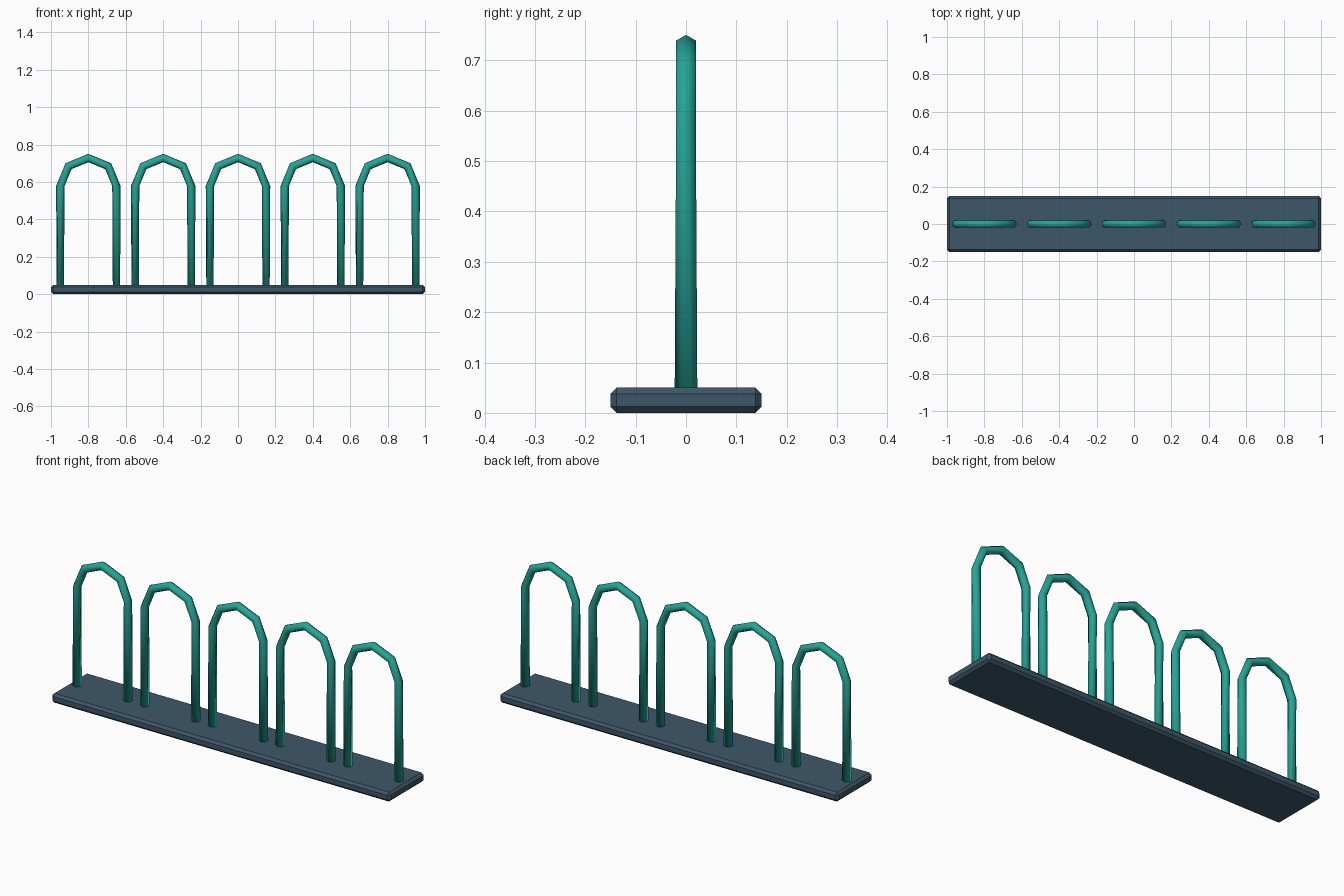
import bpy
import bmesh
import math
from mathutils import Vector

if "Cube" in bpy.data.objects:
    bpy.data.objects.remove(bpy.data.objects["Cube"], do_unlink=True)


def make_material(name, rgb):
    mat = bpy.data.materials.new(name)
    mat.use_nodes = True
    color = (*rgb, 1.0)
    mat.diffuse_color = color
    mat.node_tree.nodes["Principled BSDF"].inputs["Base Color"].default_value = color
    return mat


def finish(bm, name, mat, smooth):
    bmesh.ops.recalc_face_normals(bm, faces=bm.faces)
    for face in bm.faces:
        face.smooth = smooth
    mesh = bpy.data.meshes.new(name)
    bm.to_mesh(mesh)
    bm.free()
    mesh.materials.append(mat)
    return mesh


def add_object(name, mesh, x=0.0):
    obj = bpy.data.objects.new(name, mesh)
    obj.location.x = x
    bpy.context.collection.objects.link(obj)
    return obj


slate = make_material("slate_blue", (0.047, 0.095, 0.143))
teal = make_material("teal_paint", (0.018, 0.38, 0.31))

# Base plate with chamfered edges
WIDTH, DEPTH, HEIGHT = 2.0, 0.3, 0.05
bm = bmesh.new()
bmesh.ops.create_cube(bm, size=1)
bmesh.ops.scale(bm, vec=(WIDTH, DEPTH, HEIGHT), verts=bm.verts)
bmesh.ops.translate(bm, vec=(0, 0, HEIGHT / 2), verts=bm.verts)
bmesh.ops.bevel(bm, geom=bm.edges[:], offset=0.0125, segments=1, affect="EDGES")
add_object("base_plate", finish(bm, "base_plate", slate, False))

# Hoop: six-sided tube swept over a four-segment arch, legs twisting at the foot
SIDES, TUBE, SPAN, SPRING = 6, 0.0225, 0.15, 0.578
FOOT = 0.04
TWIST = math.pi / SIDES


def add_ring(bm, center, outward, twist):
    across = Vector((0, 1, 0))
    ring = []
    for i in range(SIDES):
        a = math.tau * i / SIDES + twist
        ring.append(bm.verts.new(center + TUBE * (outward * math.cos(a) + across * math.sin(a))))
    return ring


bm = bmesh.new()
rings = [add_ring(bm, Vector((SPAN, 0, FOOT)), Vector((1, 0, 0)), TWIST)]
for step in range(5):
    angle = math.pi * step / 4
    outward = Vector((math.cos(angle), 0, math.sin(angle)))
    rings.append(add_ring(bm, Vector((0, 0, SPRING)) + outward * SPAN, outward, 0))
rings.append(add_ring(bm, Vector((-SPAN, 0, FOOT)), Vector((-1, 0, 0)), TWIST))

for lower, upper in zip(rings, rings[1:]):
    for i in range(SIDES):
        j = (i + 1) % SIDES
        bm.faces.new((lower[i], lower[j], upper[j], upper[i]))
bm.faces.new(rings[0])
bm.faces.new(rings[-1])
hoop_mesh = finish(bm, "hoop", teal, True)

# Row of five hoops
for n in range(5):
    add_object(f"hoop_{n + 1}", hoop_mesh, (n - 2) * 0.4)
